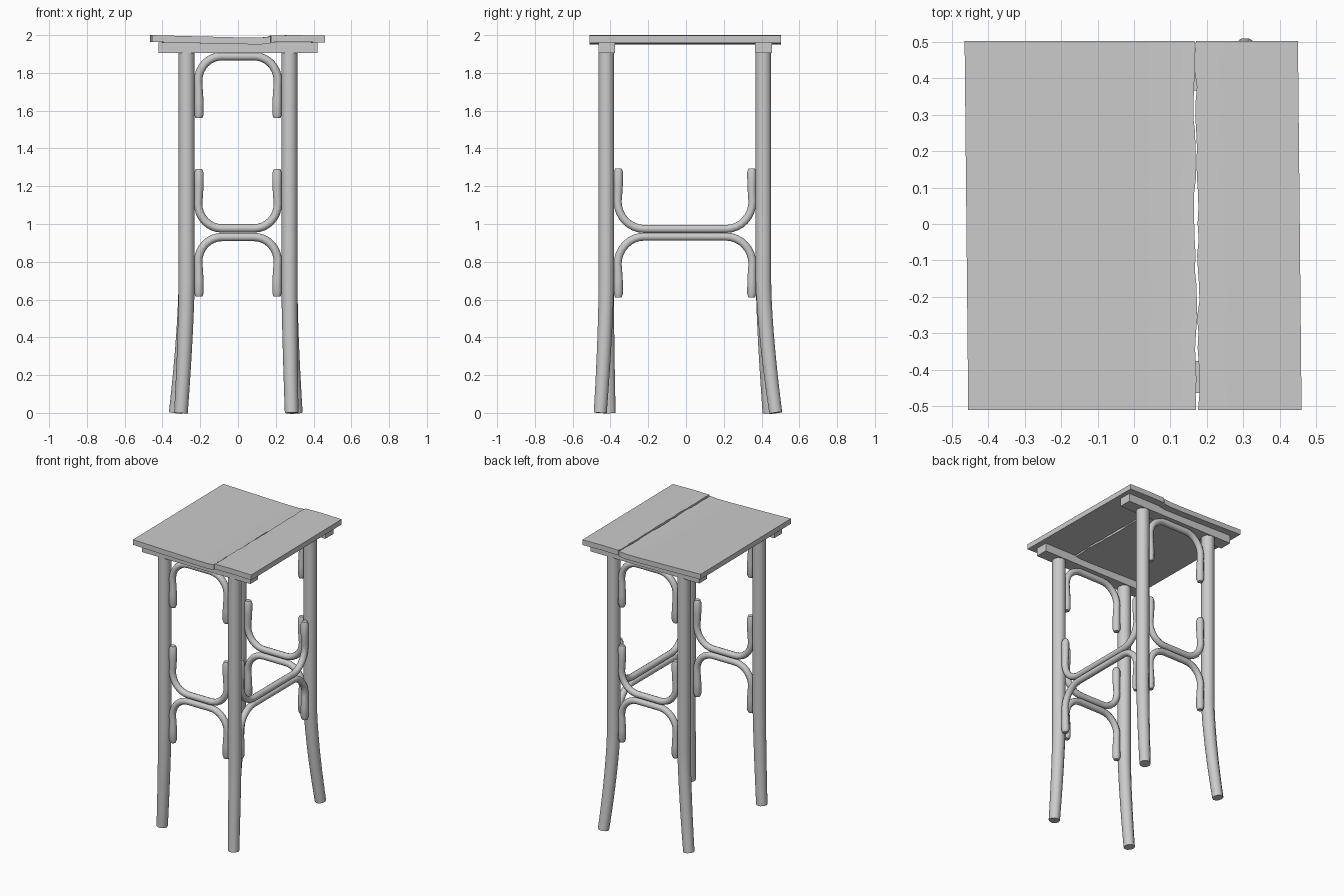
import bpy, bmesh, math, random
from mathutils import Vector

if "Cube" in bpy.data.objects:
    bpy.data.objects.remove(bpy.data.objects["Cube"])

random.seed(4)


def finish(obj, angle=40):
    bpy.ops.object.select_all(action='DESELECT')
    obj.select_set(True)
    bpy.context.view_layer.objects.active = obj
    if obj.type == 'CURVE':
        bpy.ops.object.convert(target='MESH')
    bpy.ops.object.shade_smooth_by_angle(angle=math.radians(angle))


def rod(name, points, radius, scales):
    """Round rod swept along a list of points."""
    cu = bpy.data.curves.new(name, 'CURVE')
    cu.dimensions = '3D'
    cu.bevel_depth = radius
    cu.bevel_resolution = 3
    cu.use_fill_caps = True
    sp = cu.splines.new('POLY')
    sp.points.add(len(points) - 1)
    for p, co, s in zip(sp.points, points, scales):
        p.co = (*co, 1)
        p.radius = s
    obj = bpy.data.objects.new(name, cu)
    bpy.context.collection.objects.link(obj)
    finish(obj)


def mesh_object(name, bm):
    bmesh.ops.recalc_face_normals(bm, faces=bm.faces)
    me = bpy.data.meshes.new(name)
    bm.to_mesh(me)
    bm.free()
    obj = bpy.data.objects.new(name, me)
    bpy.context.collection.objects.link(obj)
    return obj


def board(name, profile, broken, thickness=0.036, rows=24):
    """Plank along y; profile is (x, top z); the broken column is ragged."""
    bm = bmesh.new()
    grid = []
    for j in range(rows + 1):
        v = -1 + 2 * j / rows
        row = []
        for i, (x, z) in enumerate(profile):
            dx = random.uniform(-0.004, 0.004) if i == broken else 0
            y = (0.503 if v > 0 else 0.511) * v
            row.append(bm.verts.new((x - 0.005 * v + dx * 1.0, y, z)))
        grid.append(row)
    for j in range(rows):
        for i in range(len(profile) - 1):
            bm.faces.new((grid[j][i], grid[j][i + 1],
                          grid[j + 1][i + 1], grid[j + 1][i]))
    res = bmesh.ops.extrude_face_region(bm, geom=bm.faces[:], use_keep_orig=True)
    down = [g for g in res['geom'] if isinstance(g, bmesh.types.BMVert)]
    bmesh.ops.translate(bm, verts=down, vec=(0, 0, -thickness))
    finish(mesh_object(name, bm), 30)


# Table top: sagging wide board and raised narrow board with a ragged joint
board("top_wide_board", [(-0.46, 2.0), (-0.25, 1.994), (0.0, 1.988),
                         (0.12, 1.987), (0.168, 1.992)], 4)
board("top_narrow_board", [(0.174, 1.998), (0.30, 2.0), (0.455, 1.997)], 0)

# Battens under the top
for name, y in (("front_batten", -0.42), ("back_batten", 0.41)):
    bm = bmesh.new()
    bmesh.ops.create_cube(bm, size=1)
    for v in bm.verts:
        v.co = (v.co.x * 0.84, v.co.y * 0.088 + y, v.co.z * 0.056 + 1.933)
    mesh_object(name, bm)

# Legs: straight above, bending outward towards the foot
LX, FY, BY = 0.272, -0.422, 0.41
legs = {
    "front_left_leg": (-LX, FY, -0.030, 0.015),
    "front_right_leg": (LX, FY, 0.012, -0.032),
    "back_right_leg": (LX, BY, 0.034, 0.065),
    "back_left_leg": (-LX, BY, -0.058, 0.030),
}
for name, (x, y, dx, dy) in legs.items():
    pts, scales = [(x, y, 1.91), (x, y, 1.2)], [1, 1]
    for i in range(11):
        t = i / 10
        k = t ** 1.5
        pts.append((x + dx * k, y + dy * k, 0.7 * (1 - t)))
        scales.append(1 - 0.16 * t)
    rod(name, pts, 0.043, scales)


def hoop(name, start, end, z_mid, z_end, corner):
    """Bent rod between two legs, with thicker ends lying against them."""
    a, b = Vector(start), Vector(end)
    d = (b - a).normalized()
    up = Vector((0, 0, 1 if z_mid > z_end else -1))
    height = abs(z_mid - z_end)
    half, scales = [], []
    # leg section swells towards the tip
    for h, s in ((0, 0.8), (0.02, 1.15), (0.09, 1.12), (0.16, 1.0)):
        half.append((0.004 if h < 0.1 else 0.002, h))
        scales.append(s)
    # rounded corner
    cz = height - corner * 1.05
    for i in range(9):
        t = math.pi / 2 * i / 8
        half.append((corner * (1 - math.cos(t)), cz + corner * 1.05 * math.sin(t)))
        scales.append(1)
    base = Vector((0, 0, z_end))
    pts = [a + d * u + base + up * h for u, h in half]
    pts += [b - d * u + base + up * h for u, h in reversed(half)]
    rod(name, pts, 0.022, scales + scales[::-1])


# Bentwood hoops: front and back have three each, the right side has two
for side, y in (("front", FY), ("back", BY)):
    s, e = (-0.211, y, 0), (0.211, y, 0)
    hoop(side + "_upper_arch", s, e, 1.888, 1.56, 0.125)
    hoop(side + "_middle_hoop", s, e, 0.977, 1.29, 0.125)
    hoop(side + "_lower_arch", s, e, 0.931, 0.615, 0.125)
s, e = (LX, FY + 0.060, 0), (LX, BY - 0.058, 0)
hoop("right_middle_hoop", s, e, 0.974, 1.295, 0.14)
hoop("right_lower_arch", s, e, 0.933, 0.61, 0.14)
